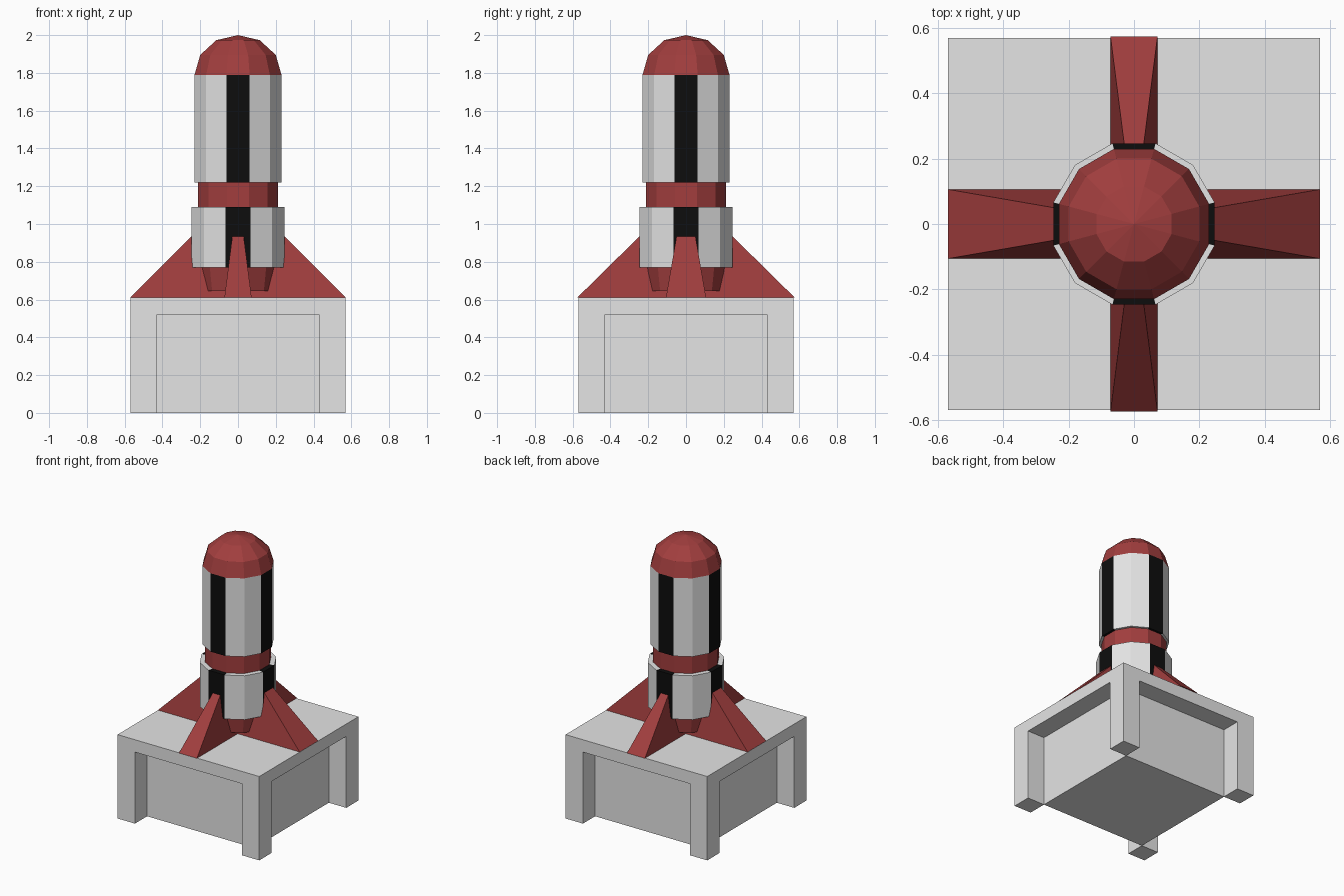
import bpy, bmesh, math

if "Cube" in bpy.data.objects:
    bpy.data.objects.remove(bpy.data.objects["Cube"])


def material(name, rgb):
    m = bpy.data.materials.new(name)
    m.diffuse_color = (*rgb, 1)
    m.use_nodes = True
    m.node_tree.nodes["Principled BSDF"].inputs["Base Color"].default_value = m.diffuse_color
    return m


RED = material("dark red", (0.36, 0.048, 0.048))
GREY = material("light grey", (0.78, 0.78, 0.78))
BLACK = material("black", (0.004, 0.004, 0.004))


def finish(name, bm, mats):
    bmesh.ops.recalc_face_normals(bm, faces=bm.faces)
    me = bpy.data.meshes.new(name)
    bm.to_mesh(me)
    bm.free()
    for m in mats:
        me.materials.append(m)
    ob = bpy.data.objects.new(name, me)
    bpy.context.collection.objects.link(ob)
    return ob


def frustum(name, lower, upper, z0, z1, mat, at=(0, 0)):
    """Block with half sizes lower at z0 and upper at z1."""
    bm = bmesh.new()
    bmesh.ops.create_cube(bm, size=2)
    for v in bm.verts:
        hx, hy = upper if v.co.z > 0 else lower
        v.co = (at[0] + v.co.x * hx, at[1] + v.co.y * hy, z1 if v.co.z > 0 else z0)
    return finish(name, bm, [mat])


def turned(name, profile, mats, closed=False):
    """Twelve-sided turned part; profile is (flat-to-centre distance, z).
    With two materials the four sides facing the axes take the second."""
    bm = bmesh.new()
    n = 12
    rings = []
    for r, z in profile:
        if r == 0:
            rings.append([bm.verts.new((0, 0, z))] * n)
            continue
        rad = r / math.cos(math.pi / n)
        angs = [math.radians(-15 + 30 * k) for k in range(n)]
        rings.append([bm.verts.new((rad * math.cos(a), rad * math.sin(a), z)) for a in angs])
    pairs = list(zip(rings, rings[1:]))
    if closed:
        pairs.append((rings[-1], rings[0]))
    for lo, hi in pairs:
        for k in range(n):
            j = (k + 1) % n
            loop = list(dict.fromkeys([lo[k], lo[j], hi[j], hi[k]]))
            f = bm.faces.new(loop)
            f.material_index = int(len(mats) > 1 and k % 3 == 0)
    return finish(name, bm, mats)


# Pedestal: top slab, recessed core and four corner legs
W, I = 0.57, 0.43
frustum("pedestal_top", (W, W), (W, W), 0.52, 0.61, GREY)
frustum("pedestal_core", (I, I), (I, I), 0, 0.52, GREY)
h, c = (W - I) / 2, (W + I) / 2
for sx in (-1, 1):
    for sy in (-1, 1):
        frustum("pedestal_leg", (h, h), (h, h), 0, 0.52, GREY, (sx * c, sy * c))

# Fins: two crossing tapered blades
frustum("side_fins", (0.57, 0.106), (0.246, 0.05), 0.611, 0.935, RED)
frustum("front_back_fins", (0.072, 0.575), (0.03, 0.246), 0.611, 0.935, RED)

# Red inner body, visible as tail nozzle and waist
turned("inner_body", [(0, 0.645), (0.187, 0.645), (0.205, 0.78), (0.213, 1.08),
                      (0.213, 1.225)], [RED])

# Striped hull sleeves
turned("lower_hull", [(0.2, 0.77), (0.247, 0.77), (0.247, 1.09), (0.2, 1.09)],
       [GREY, BLACK], closed=True)
turned("upper_hull", [(0.2, 1.22), (0.23, 1.22), (0.23, 1.79), (0.2, 1.79)],
       [GREY, BLACK], closed=True)

# Domed nose
turned("nose_dome", [(0.23, 1.79), (0.2, 1.895), (0.115, 1.973), (0, 2.0)], [RED])
